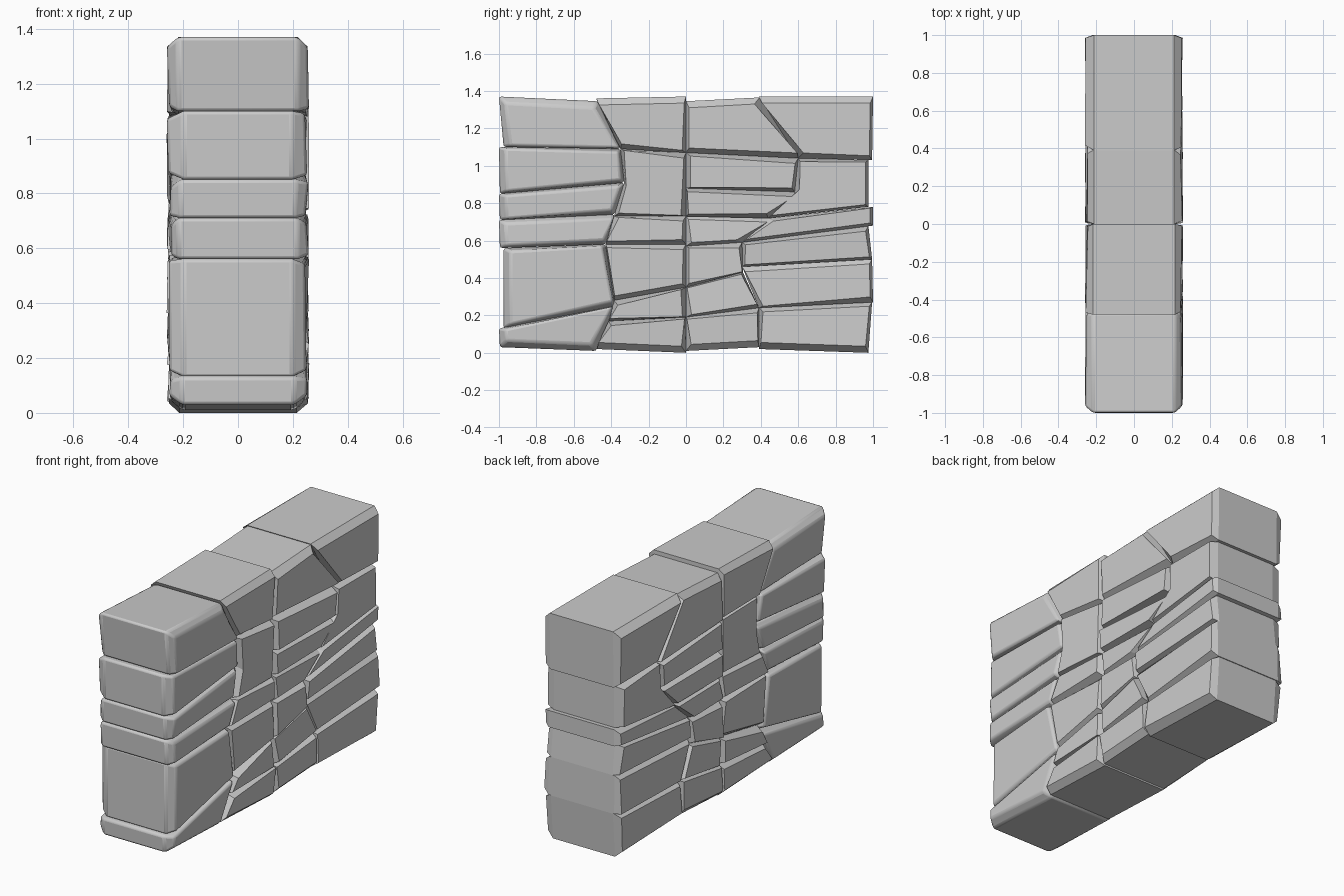
import bpy, bmesh, random

if "Cube" in bpy.data.objects:
    bpy.data.objects.remove(bpy.data.objects["Cube"])

random.seed(7)

# Crooked upright joints as (z, y) paths, and the straight ones
JOINTS = [
    [(0, -1)],
    [(.01, -.48), (.25, -.38), (.58, -.43), (.91, -.33), (1.09, -.35), (1.36, -.48)],
    [(0, 0)],
    [(.24, .39), (.44, .3), (.59, .3), (.85, .58), (1.04, .6), (1.37, .39)],
    [(0, 1)],
]
# Bed joints of each column: heights at its near side and far side
COLUMNS = [
    ("front", [.03, .13, .56, .71, .85, 1.1, 1.37], [.01, .25, .58, .74, .91, 1.09, 1.345]),
    ("mid_front", [.02, .17, .28, .58, .73, 1.09, 1.36], [0, .19, .35, .58, .73, 1.07, 1.37]),
    ("mid_back", [.01, .19, .35, .57, .73, .88, 1.07, 1.345],
     [.03, .24, .43, .59, .72, .86, 1.04, 1.365]),
    ("back", [.02, .24, .46, .59, .72, 1.04, 1.37], [0, .27, .5, .68, .78, 1.03, 1.37]),
]


def joint_y(path, z):
    """Position of an upright joint at height z."""
    if z <= path[0][0]:
        return path[0][1]
    for (z0, y0), (z1, y1) in zip(path, path[1:]):
        if z <= z1:
            return y0 + (y1 - y0) * (z - z0) / (z1 - z0)
    return path[-1][1]


def side_points(path, low, high):
    """One upright side of a stone, following the joint's kinks."""
    gap = .05
    heights = [low] + [z for z, _ in path if low + gap < z < high - gap] + [high]
    pts = []
    for z in heights:
        y = joint_y(path, z)
        if abs(y) == 1:                       # uneven wall ends
            y *= random.choice((1, .995, .975))
        pts.append((y, z))
    return pts


def inset(outline, rounded):
    """Pull corners inward: wide on the wall's outside, uneven at the joints."""
    cy = sum(p[0] for p in outline) / len(outline)
    cz = sum(p[1] for p in outline) / len(outline)
    ring = []
    for y, z in outline:
        dy, dz = random.uniform(.003, .03), random.uniform(.003, .03)
        if abs(y) > .9:
            dy = .035 if rounded else .015
        if z < .06 or z > 1.3:
            dz = .035
        ring.append((y + (dy if cy > y else -dy), z + (dz if cz > z else -dz)))
    return ring


def stone(name, outline, rounded):
    # Through-stone: full outline at the core, inset caps on both wall faces
    bm = bmesh.new()
    core = random.uniform(.195, .22)
    loops = []
    for side in (-1, 1):
        cap = [bm.verts.new((side * random.uniform(.242, .26), y, z))
               for y, z in inset(outline, rounded)]
        mid = [bm.verts.new((side * core, y, z)) for y, z in outline]
        loops += [cap, mid] if side < 0 else [mid, cap]
    n = len(outline)
    for a, b in zip(loops, loops[1:]):
        for i in range(n):
            j = (i + 1) % n
            bm.faces.new((a[i], a[j], b[j], b[i]))
    bm.faces.new(loops[0])
    bm.faces.new(loops[-1])
    bmesh.ops.recalc_face_normals(bm, faces=bm.faces)
    me = bpy.data.meshes.new(name)
    bm.to_mesh(me)
    bm.free()
    ob = bpy.data.objects.new(name, me)
    bpy.context.collection.objects.link(ob)
    if rounded:
        # Softly worn edges on the front column
        bev = ob.modifiers.new("worn_edges", 'BEVEL')
        bev.width = .012
        bev.segments = 2
        bpy.context.view_layer.objects.active = ob
        ob.select_set(True)
        bpy.ops.object.shade_smooth_by_angle()
        ob.select_set(False)


# Stack the stones of every column
for c, (column, near, far) in enumerate(COLUMNS):
    for i in range(len(near) - 1):
        near_side = side_points(JOINTS[c], near[i], near[i + 1])
        far_side = side_points(JOINTS[c + 1], far[i], far[i + 1])
        stone(f"{column}_stone_{i + 1}", far_side + near_side[::-1], column == "front")
